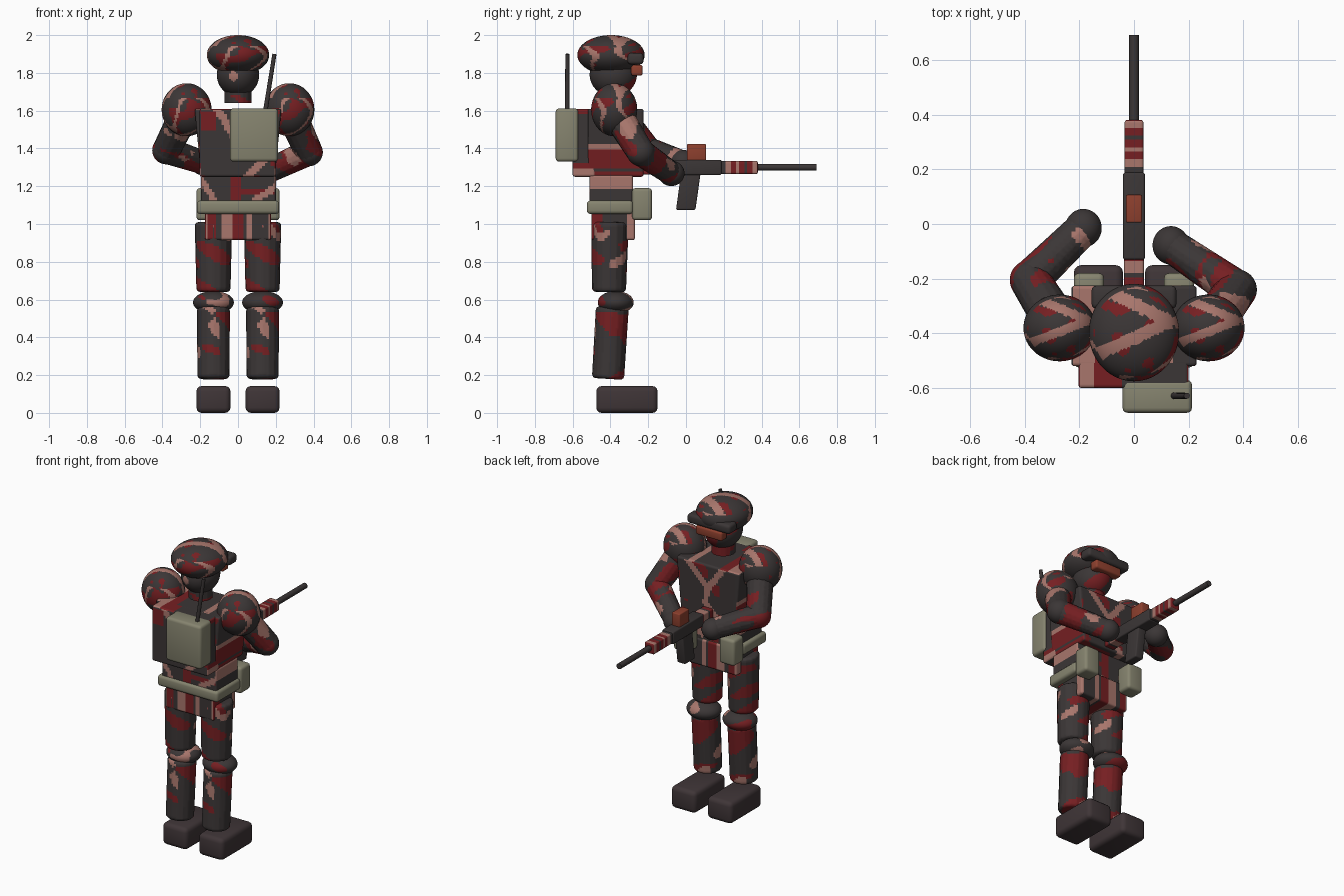
import bpy, bmesh, math
from mathutils import Vector, Matrix, noise
from mathutils.geometry import intersect_point_line

if "Cube" in bpy.data.objects:
    bpy.data.objects.remove(bpy.data.objects["Cube"])


def material(name, srgb):
    m = bpy.data.materials.new(name)
    lin = [((c / 255 + 0.055) / 1.055) ** 2.4 for c in srgb]
    m.diffuse_color = (*lin, 1)
    m.use_nodes = True
    m.node_tree.nodes["Principled BSDF"].inputs["Base Color"].default_value = m.diffuse_color
    return m


CHARCOAL = material("charcoal", (59, 54, 54))
RED = material("dark_red", (118, 31, 34))
PINK = material("dusty_pink", (168, 118, 108))
BOOT = material("boot_brown", (63, 53, 55))
OLIVE = material("olive_grey", (134, 132, 111))
RUST = material("rust_red", (142, 64, 46))
CAMO = [CHARCOAL, RED, PINK]


# Camouflage rules: each returns 0 charcoal, 1 red or 2 pink for a face
def near(u, v, points, width):
    p = Vector((u, v, 0))
    for a, b in zip(points, points[1:]):
        a, b = Vector((*a, 0)), Vector((*b, 0))
        t = intersect_point_line(p, a, b)[1]
        if (p - a.lerp(b, min(max(t, 0), 1))).length < width:
            return True
    return False


def bands(v, limits):
    """First colour whose upper limit is above v."""
    return next((c for top, c in limits if v < top), 0)


def blotches(p, n, freq=6.5, vein=0.085, red=0.24):
    if abs(noise.noise(p * freq * 0.8 + Vector((4.3, 1.7, 9.1)))) < vein:
        return 2
    return int(noise.noise(p * freq * 1.5 + Vector((1.2, 7.9, 3.3))) > red)


def limb(p, n):
    """Slanted red streaks with a few pink flecks."""
    slant = p.z + 0.5 * p.x
    if noise.noise(Vector((p.x * 9, p.y * 9, slant * 9 + 2.7))) > 0.42:
        return 2
    return int(noise.noise(Vector((p.x * 5, p.y * 5, slant * 13))) > 0.2)


def ball_rule(centre, radii):
    zigzag = [(-0.64, 0.88), (0.8, 0.23), (-0.93, -0.5)]

    def rule(p, n):
        q = Vector([(p[i] - centre[i]) / radii[i] for i in range(3)])
        if q.z > 0.45:
            if near(q.x, q.y, zigzag, 0.13):
                return 2
            return int(noise.noise(q * 2.3 + Vector((0.4, 0.2, 0))) > 0.2)
        return blotches(q * 0.13, n, 8)
    return rule


def chest_rule(p, n):
    if abs(n.x) > 0.6:
        return bands(p.z, [(1.282, 1), (1.292, 0), (1.345, 1), (1.358, 2),
                           (1.39, 1), (1.43, 2)])
    if n.z > 0.6:
        return bands(p.x, [(-0.15, 2), (-0.08, 1), (0.1, 0), (0.14, 2)])
    if near(p.x, p.z, [(0.15, 1.61), (0.0, 1.46), (-0.11, 1.61)], 0.02) or \
            near(p.x, p.z, [(0, 1.46), (0.02, 1.36), (-0.09, 1.25)], 0.018):
        return 2
    return int(near(p.x, p.z, [(0.03, 1.575), (0.02, 1.55)], 0.025)
               or noise.noise(p * 9) > 0.3)


def pack_rule(p, n):
    if abs(n.x) > 0.6:
        return bands(p.z, [(1.29, 2), (1.32, 1), (1.58, 0), (2, 1)])
    if n.z > 0.6:
        return bands(p.x, [(-0.14, 2), (-0.04, 1)])
    if near(p.x, p.z, [(-0.11, 1.61), (-0.02, 1.46), (0.04, 1.4)], 0.02) or \
            near(p.x, p.z, [(0.16, 1.36), (0.05, 1.25)], 0.02):
        return 2
    return int((p.x < -0.12 and 1.5 < p.z < 1.59) or noise.noise(p * 9) > 0.3)


def waist_rule(p, n):
    if abs(n.x) > 0.6:
        return bands(p.z, [(1.1, 1), (1.178, 0), (2, 2)])
    if near(p.x, p.z, [(-0.19, 1.23), (-0.12, 1.12)], 0.015) or \
            near(p.x, p.z, [(0.19, 1.19), (0.08, 1.12)], 0.018):
        return 2
    return int(-0.035 < p.x < 0.02 or (p.x > 0 and 1.15 < p.z < 1.18))


def pelvis_rule(p, n):
    if abs(n.x) > 0.6:
        return bands(p.y, [(-0.44, 1), (-0.31, 0), (0, 2)])
    return bands(p.x, [(-0.155, 2), (-0.12, 1), (-0.09, 0), (-0.03, 2), (0.03, 1),
                       (0.045, 0), (0.078, 2), (0.155, 0), (1, 2)])


def gun_rule(p, n):
    return bands(p.y, [(-0.2, 1), (-0.185, 0), (-0.14, 2), (-0.12, 1), (0.215, 0), (0.235, 2),
                       (0.26, 1), (0.277, 2), (0.31, 1), (0.325, 0), (0.355, 1), (0.375, 2), (1, 1)])


def slice_up(bm, step=0.014):
    """Cut the mesh into small cells so the camouflage can follow faces."""
    for axis in range(3):
        values = [v.co[axis] for v in bm.verts]
        lo, hi = min(values), max(values)
        normal = Vector([float(i == axis) for i in range(3)])
        n = int((hi - lo) / step)
        for i in range(1, n):
            bmesh.ops.bisect_plane(bm, geom=bm.verts[:] + bm.edges[:] + bm.faces[:], dist=1e-5,
                                   plane_co=normal * (lo + (hi - lo) * i / n), plane_no=normal)


def finish(name, bm, mats, rule=None, cut=True, origin=(0, 0, 0)):
    if rule:
        if cut:
            slice_up(bm)
        bm.normal_update()
        for f in bm.faces:
            f.material_index = rule(f.calc_center_median() - Vector(origin), f.normal)
    mesh = bpy.data.meshes.new(name)
    bm.to_mesh(mesh)
    bm.free()
    for m in mats:
        mesh.materials.append(m)
    ob = bpy.data.objects.new(name, mesh)
    bpy.context.collection.objects.link(ob)
    bpy.context.view_layer.objects.active = ob
    ob.select_set(True)
    bpy.ops.object.shade_smooth_by_angle(angle=math.radians(32))
    ob.select_set(False)


def round_edges(bm, width):
    edges = [e for e in bm.edges if e.calc_face_angle(0) > 0.8]
    bmesh.ops.bevel(bm, geom=edges, offset=width, segments=3, profile=0.5, affect='EDGES')


def box(name, x, y, z, mats, rule=None, bevel=0.012, taper=1.0, lean=0.0):
    """Box from ranges; taper scales the bottom in x, lean shifts it in y."""
    bm = bmesh.new()
    bmesh.ops.create_cube(bm, size=1)
    for v in bm.verts:
        low = v.co.z < 0
        c = [(r[0] + r[1]) / 2 + v.co[i] * (r[1] - r[0]) for i, r in enumerate((x, y, z))]
        if low:
            mid = (x[0] + x[1]) / 2
            c[0] = mid + (c[0] - mid) * taper
            c[1] += lean
        v.co = c
    round_edges(bm, bevel)
    finish(name, bm, mats, rule)


def ball(name, centre, radii, mats, rule=None):
    bm = bmesh.new()
    bmesh.ops.create_uvsphere(bm, u_segments=72, v_segments=48, radius=1)
    bmesh.ops.transform(bm, verts=bm.verts,
                        matrix=Matrix.Translation(centre) @ Matrix.Diagonal((*radii, 1)))
    finish(name, bm, mats, rule, cut=False)


def rod(name, a, b, r1, r2, mats, rule=None, bevel=0.0, origin=(0, 0, 0)):
    bm = bmesh.new()
    a, b = Vector(a), Vector(b)
    bmesh.ops.create_cone(bm, cap_ends=True, segments=16, radius1=r1,
                          radius2=r2, depth=(b - a).length)
    if bevel:
        round_edges(bm, bevel)
    turn = (b - a).to_track_quat('Z', 'Y').to_matrix().to_4x4()
    bmesh.ops.transform(bm, verts=bm.verts, matrix=Matrix.Translation((a + b) / 2) @ turn)
    finish(name, bm, mats, rule, origin=origin)


# Head
centre, radii = (0, -0.397, 1.895), (0.165, 0.178, 0.105)
ball("helmet", centre, radii, CAMO, ball_rule(centre, radii))
ball("head", (0, -0.385, 1.79), (0.112, 0.125, 0.115), CAMO, limb)
rod("neck", (0, -0.385, 1.64), (0, -0.385, 1.74), 0.072, 0.072, CAMO, limb)
box("helmet_brim", (-0.155, 0.155), (-0.31, -0.225), (1.845, 1.905), [CHARCOAL], bevel=0.018)
box("goggles", (-0.095, 0.095), (-0.29, -0.23), (1.785, 1.843), [RUST])

# Torso
box("chest", (-0.23, 0.23), (-0.52, -0.225), (1.25, 1.61), CAMO, chest_rule, taper=0.85)
box("backpack", (-0.203, 0.2), (-0.6, -0.48), (1.25, 1.61), CAMO, pack_rule)
box("abdomen", (-0.195, 0.2), (-0.51, -0.28), (1.08, 1.26), CAMO, waist_rule)
box("pelvis", (-0.175, 0.175), (-0.5, -0.27), (0.915, 1.09), CAMO, pelvis_rule)
box("belt", (-0.218, 0.218), (-0.525, -0.28), (1.053, 1.124), [OLIVE], bevel=0.018)
box("radio", (-0.042, 0.212), (-0.69, -0.57), (1.33, 1.612), [OLIVE], bevel=0.018)
rod("radio_antenna", (0.145, -0.628, 1.6), (0.193, -0.628, 1.9), 0.012, 0.011, [CHARCOAL])

# Legs and belt pouches, mirrored
for side, s in (("left", -1), ("right", 1)):
    x = 0.13 * s
    o = (x, 0, 0)
    box(side + "_pouch", tuple(sorted((0.11 * s, 0.22 * s))), (-0.285, -0.18),
        (1.02, 1.19), [OLIVE], bevel=0.018)
    rod(side + "_thigh", (x, -0.408, 0.64), (x, -0.402, 1.01), 0.09, 0.099, CAMO, limb, 0.02, o)
    ball(side + "_knee", (x, -0.372, 0.585), (0.108, 0.095, 0.06), CAMO, limb)
    rod(side + "_shin", (x, -0.413, 0.18), (x, -0.39, 0.56), 0.085, 0.087, CAMO, limb, 0.02, o)
    box(side + "_boot", tuple(sorted((0.04 * s, 0.22 * s))), (-0.475, -0.15),
        (0, 0.142), [BOOT], bevel=0.028)

# Arms, posed separately around the rifle
for side, s, elbow, hand in (("left", -1, (-0.38, -0.205, 1.39), (-0.185, -0.015, 1.325)),
                             ("right", 1, (0.375, -0.24, 1.38), (0.135, -0.078, 1.268))):
    shoulder, radii = (0.272 * s, -0.38, 1.605), (0.132, 0.122, 0.14)
    ball(side + "_shoulder", shoulder, radii, CAMO, ball_rule(shoulder, radii))
    rod(side + "_upper_arm", shoulder, elbow, 0.082, 0.074, CAMO, limb)
    ball(side + "_elbow", elbow, (0.074, 0.074, 0.074), CAMO, limb)
    rod(side + "_forearm", elbow, hand, 0.072, 0.063, CAMO, limb)
    ball(side + "_hand", hand, (0.067, 0.07, 0.067), [CHARCOAL])

# Rifle
box("rifle_stock", (-0.036, 0.036), (-0.3, -0.12), (1.262, 1.335), CAMO, gun_rule, 0.008)
box("rifle_receiver", (-0.04, 0.04), (-0.13, 0.188), (1.26, 1.34), [CHARCOAL], bevel=0.008)
box("rifle_handguard", (-0.034, 0.034), (0.18, 0.38), (1.265, 1.333), CAMO, gun_rule, 0.008)
rod("rifle_barrel", (0, 0.37, 1.3), (0, 0.69, 1.3), 0.018, 0.018, [CHARCOAL])
box("rifle_magazine", (-0.03, 0.03), (-0.025, 0.078), (1.075, 1.275), [CHARCOAL], None, 0.008, lean=-0.028)
box("rifle_sight", (-0.029, 0.029), (0.005, 0.107), (1.335, 1.423), [RUST], bevel=0.006)
